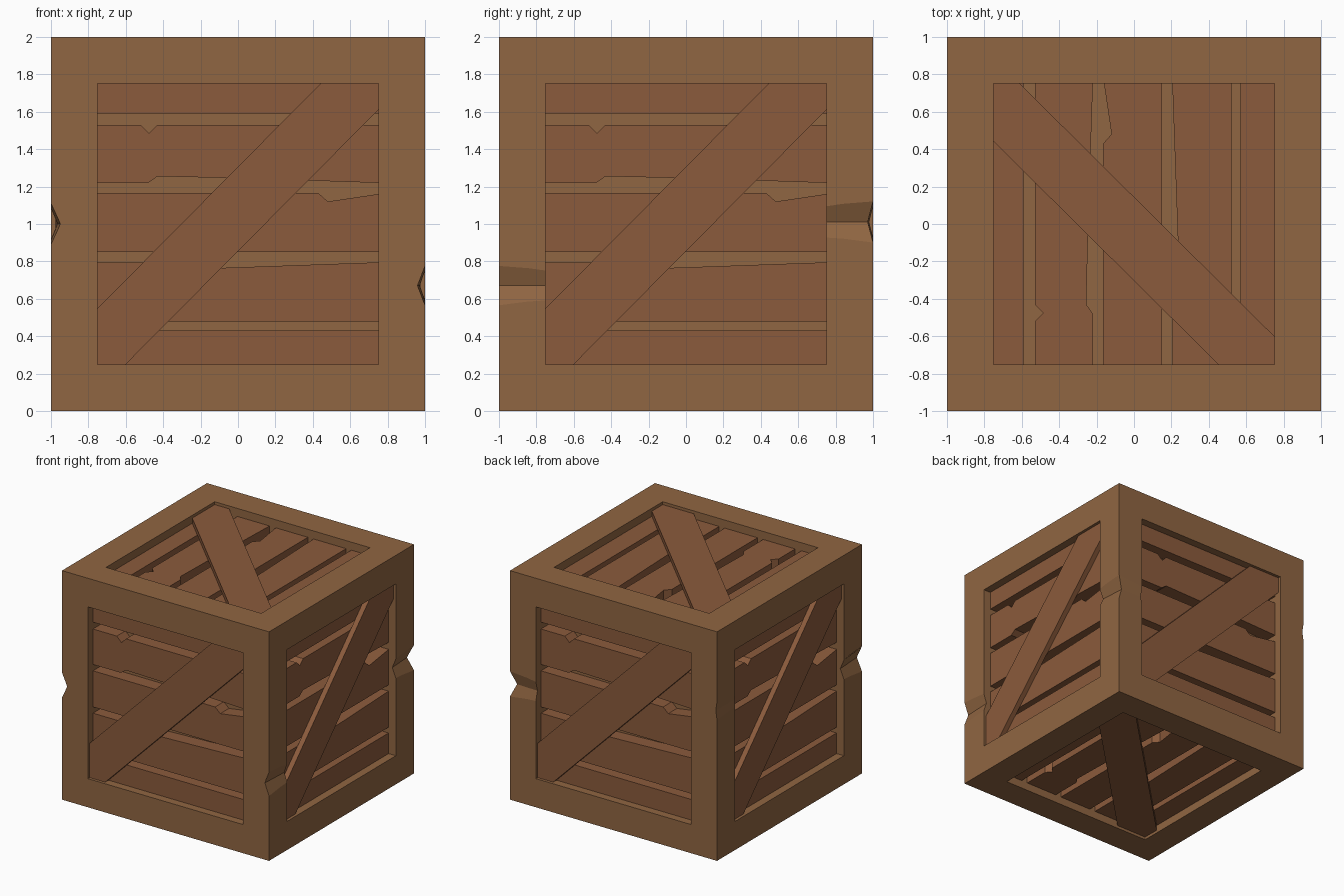
import bpy, bmesh
from mathutils import Vector as V

if "Cube" in bpy.data.objects:
    bpy.data.objects.remove(bpy.data.objects["Cube"])

BRACE, PLANK, BACK = 0.025, 0.07, 0.19   # depths below the frame surface


def material(name, color):
    m = bpy.data.materials.new(name)
    m.diffuse_color = color
    m.use_nodes = True
    m.node_tree.nodes["Principled BSDF"].inputs["Base Color"].default_value = m.diffuse_color
    return m


frame_mat = material("frame_wood", (0.280, 0.132, 0.054, 1))
plank_mat = material("plank_wood", (0.258, 0.104, 0.045, 1))


def add_object(name, bm, mat=None):
    bmesh.ops.recalc_face_normals(bm, faces=bm.faces)
    me = bpy.data.meshes.new(name)
    bm.to_mesh(me)
    bm.free()
    ob = bpy.data.objects.new(name, me)
    bpy.context.collection.objects.link(ob)
    if mat:
        me.materials.append(mat)
    return ob


# Frame: a cube with every face inset and pushed in
bm = bmesh.new()
bmesh.ops.create_cube(bm, size=2)
bmesh.ops.translate(bm, verts=bm.verts, vec=(0, 0, 1))
panels = list(bm.faces)
bmesh.ops.inset_individual(bm, faces=panels, thickness=0.25, use_even_offset=True)
for f in panels:
    n = f.normal.copy()
    new = bmesh.ops.extrude_discrete_faces(bm, faces=[f])["faces"][0]
    bmesh.ops.translate(bm, verts=new.verts, vec=-n * BACK)
frame = add_object("frame", bm, frame_mat)


# Chips: tapered V grooves cut across the corner posts
def chip(normal, along, z, half, depth):
    n, a = V(normal), V(along)
    bm = bmesh.new()
    ends = []
    for pos in (1.03, 0.72):
        t = (1 - pos) / 0.25
        h, d = half * (1 - 0.24 * t), depth * (1 - 0.3 * t)
        c = a * pos + V((0, 0, z))
        ends.append([bm.verts.new(c + n * (1 - d)),
                     bm.verts.new(c + n * (1 + d) + V((0, 0, 2 * h))),
                     bm.verts.new(c + n * (1 + d) - V((0, 0, 2 * h)))])
    for e in ends:
        bm.faces.new(e)
    for i in range(3):
        j = (i + 1) % 3
        bm.faces.new((ends[0][i], ends[0][j], ends[1][j], ends[1][i]))
    cutter = add_object("chip_cutter", bm)
    cutter.hide_render = True
    mod = frame.modifiers.new("chip", "BOOLEAN")
    mod.operation, mod.solver, mod.object = "DIFFERENCE", "EXACT", cutter
    bpy.context.view_layer.objects.active = frame
    bpy.ops.object.modifier_apply(modifier=mod.name)
    bpy.data.objects.remove(cutter)


chip((1, 0, 0), (0, -1, 0), 0.67, 0.105, 0.04)
chip((1, 0, 0), (0, 1, 0), 1.01, 0.11, 0.05)
chip((0, 1, 0), (1, 0, 0), 1.01, 0.11, 0.03)
chip((-1, 0, 0), (0, -1, 0), 1.00, 0.11, 0.05)
chip((-1, 0, 0), (0, 1, 0), 1.31, 0.08, 0.012)

# Outlines of one side panel, in (u, v) from the panel centre
PLANKS = [
    [(-.75, .59), (.75, .59), (.75, .75), (-.75, .75)],
    [(-.75, .22), (-.48, .22), (-.43, .255), (0, .245), (.75, .22), (.75, .53),
     (-.43, .53), (-.475, .485), (-.52, .53), (-.75, .53)],
    [(-.75, -.15), (.75, -.15), (.75, .16), (.48, .12), (.43, .165), (-.75, .165)],
    [(-.75, -.52), (.75, -.52), (.75, -.205), (-.15, -.237), (-.2, -.205), (-.75, -.205)],
    [(-.75, -.75), (.75, -.75), (.75, -.57), (-.75, -.57)],
]
DIAGONAL = [(-.75, -.75), (-.6, -.75), (.75, .61), (.75, .75), (.44, .75), (-.75, -.45)]


def prism(bm, outline, u, v, top, bottom):
    n = u.cross(v)
    def ring(depth):
        return [bm.verts.new(V((0, 0, 1)) + u * a + v * b + n * (1 - depth))
                for a, b in outline]
    lo, hi = ring(bottom), ring(top)
    bm.faces.new(hi)
    bm.faces.new(lo[::-1])
    for i in range(len(lo)):
        j = (i + 1) % len(lo)
        bm.faces.new((lo[i], lo[j], hi[j], hi[i]))


# Planks and diagonal brace on each of the six sides
SIDES = {
    "front": ((1, 0, 0), (0, 0, 1)), "right": ((0, 1, 0), (0, 0, 1)),
    "back": ((-1, 0, 0), (0, 0, 1)), "left": ((0, -1, 0), (0, 0, 1)),
    "top": ((0, 1, 0), (-1, 0, 0)), "bottom": ((0, 1, 0), (1, 0, 0)),
}
for side, (u, v) in SIDES.items():
    bm = bmesh.new()
    for outline in PLANKS:
        prism(bm, outline, V(u), V(v), PLANK, BACK)
    add_object(side + "_planks", bm, plank_mat)
    bm = bmesh.new()
    prism(bm, DIAGONAL, V(u), V(v), BRACE, PLANK)
    add_object(side + "_brace", bm, plank_mat)
